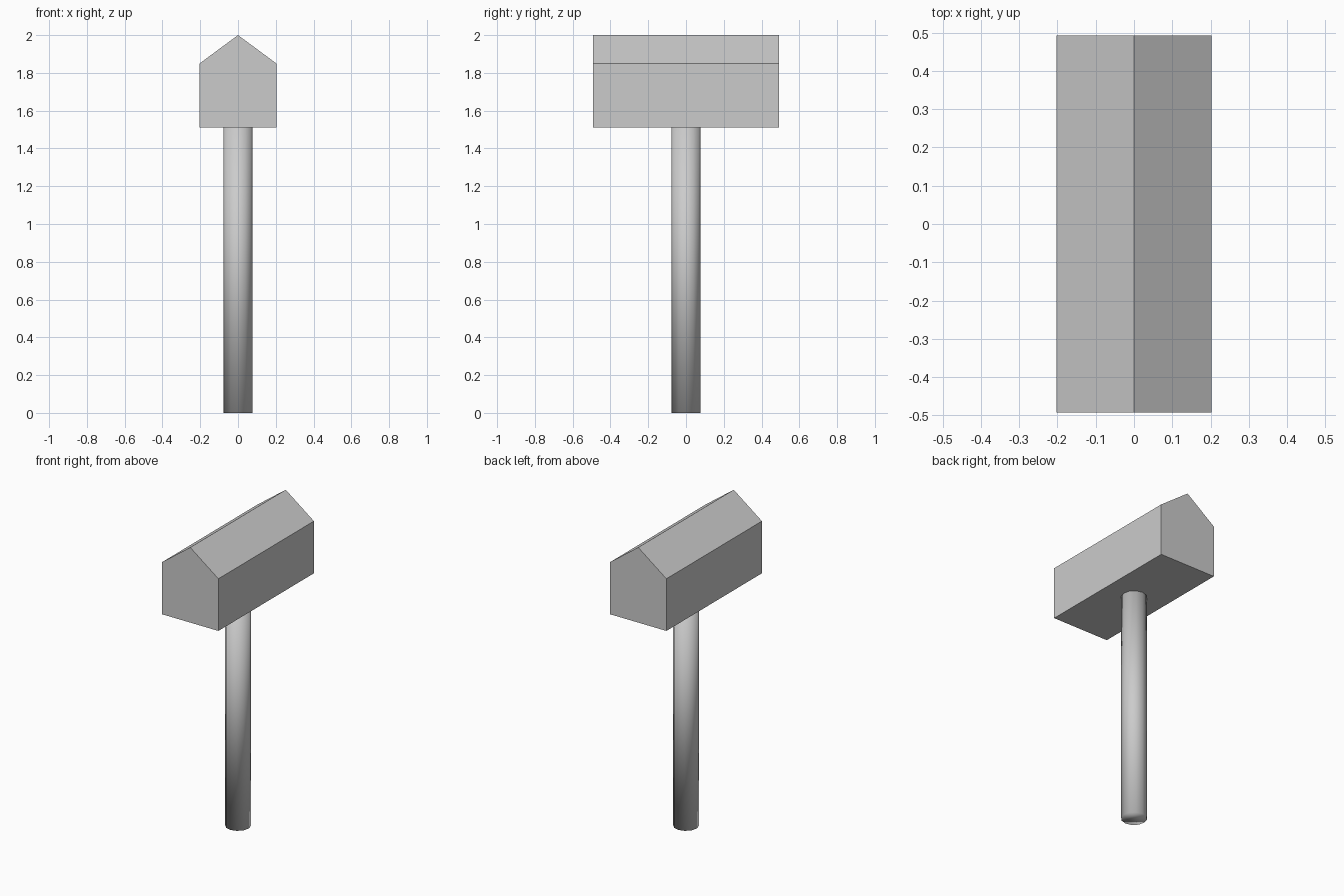
import bpy
import bmesh

default_cube = bpy.data.objects.get("Cube")
if default_cube:
    bpy.data.objects.remove(default_cube, do_unlink=True)


def make_material(name, colour):
    mat = bpy.data.materials.new(name)
    mat.use_nodes = True
    mat.diffuse_color = colour
    mat.node_tree.nodes["Principled BSDF"].inputs["Base Color"].default_value = colour
    return mat


def finish(name, bm, mat):
    bmesh.ops.recalc_face_normals(bm, faces=bm.faces)
    mesh = bpy.data.meshes.new(name)
    bm.to_mesh(mesh)
    bm.free()
    mesh.materials.append(mat)
    obj = bpy.data.objects.new(name, mesh)
    bpy.context.collection.objects.link(obj)
    return obj


grey = make_material("plain grey", (0.6, 0.6, 0.6, 1.0))

HALF_WIDTH, HALF_LENGTH = 0.203, 0.492
HEAD_BOTTOM, SHOULDER, RIDGE = 1.51, 1.85, 2.0
HANDLE_RADIUS = 0.077

# Hammer head: gabled profile extruded front to back
profile = [(-HALF_WIDTH, HEAD_BOTTOM), (HALF_WIDTH, HEAD_BOTTOM),
           (HALF_WIDTH, SHOULDER), (0, RIDGE), (-HALF_WIDTH, SHOULDER)]
bm = bmesh.new()
front = bm.faces.new([bm.verts.new((x, -HALF_LENGTH, z)) for x, z in profile])
extruded = bmesh.ops.extrude_face_region(bm, geom=[front], use_keep_orig=True)
back_verts = [v for v in extruded["geom"] if isinstance(v, bmesh.types.BMVert)]
bmesh.ops.translate(bm, verts=back_verts, vec=(0, 2 * HALF_LENGTH, 0))
finish("hammer_head", bm, grey)

# Handle: twelve-sided shaft, smooth over the sides and end caps
bm = bmesh.new()
bmesh.ops.create_cone(bm, cap_ends=True, segments=12, radius1=HANDLE_RADIUS,
                      radius2=HANDLE_RADIUS, depth=HEAD_BOTTOM)
bmesh.ops.translate(bm, verts=bm.verts, vec=(0, 0, HEAD_BOTTOM / 2))
for face in bm.faces:
    face.smooth = True
finish("handle", bm, grey)
